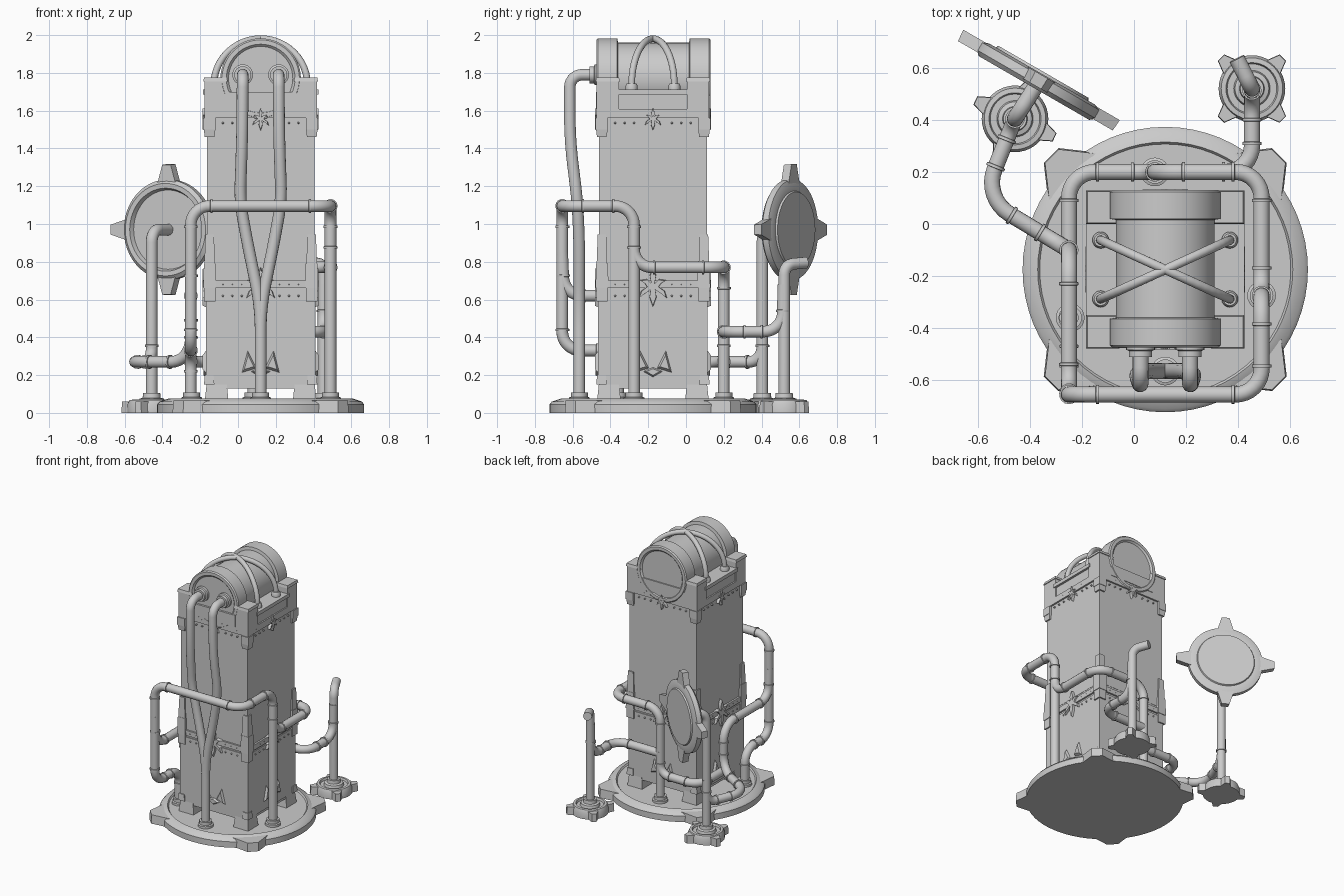
import bpy, bmesh, math
from mathutils import Matrix, Vector

if "Cube" in bpy.data.objects:
    bpy.data.objects.remove(bpy.data.objects["Cube"])

T = Matrix.Translation
R = lambda deg, ax: Matrix.Rotation(math.radians(deg), 4, ax)
CX, CY, H = 0.12, -0.175, 0.29          # tower axis and half width
TOWER = T((CX, CY, 0))


def finish(name, bm):
    bmesh.ops.recalc_face_normals(bm, faces=bm.faces)
    me = bpy.data.meshes.new(name)
    bm.to_mesh(me)
    bm.free()
    ob = bpy.data.objects.new(name, me)
    bpy.context.collection.objects.link(ob)
    return ob


def add_box(bm, M, x0, x1, y0, y1, z0, z1, top=1.0):
    ret = bmesh.ops.create_cube(bm, size=1)
    cx, cy = (x0 + x1) / 2, (y0 + y1) / 2
    for v in ret["verts"]:
        s = top if v.co.z > 0 else 1
        v.co = M @ Vector((cx + v.co.x * (x1 - x0) * s, cy + v.co.y * (y1 - y0) * s,
                           z1 if v.co.z > 0 else z0))


def add_prism(bm, M, pts, z0, z1, top=1.0):
    c = sum((Vector(p) for p in pts), Vector((0, 0))) / len(pts)
    lo = [bm.verts.new(M @ Vector((x, y, z0))) for x, y in pts]
    hi = [bm.verts.new(M @ Vector((c.x + (x - c.x) * top, c.y + (y - c.y) * top, z1))) for x, y in pts]
    n = len(pts)
    bm.faces.new(lo)
    bm.faces.new(hi)
    for i in range(n):
        bm.faces.new((lo[i], lo[(i + 1) % n], hi[(i + 1) % n], hi[i]))


def add_lathe(bm, prof, M, seg=48):
    rings = []
    for r, z in prof:
        if r == 0:
            rings.append([bm.verts.new(M @ Vector((0, 0, z)))] * seg)
        else:
            rings.append([bm.verts.new(M @ Vector((r * math.cos(a), r * math.sin(a), z)))
                          for a in (2 * math.pi * i / seg for i in range(seg))])
    for a, b in zip(rings, rings[1:]):
        for i in range(seg):
            j = (i + 1) % seg
            bm.faces.new(list(dict.fromkeys((a[i], a[j], b[j], b[i]))))


def add_lugs(bm, M, r0, w0, r1, w1, z0, z1, start):
    pts = [(r0, -w0 / 2), (r1, -w1 / 2), (r1, w1 / 2), (r0, w0 / 2)]
    for k in range(4):
        add_prism(bm, M @ R(start + 90 * k, 'Z'), pts, z0, z1, 0.93)


def pipe(name, pts, bend=0.1, rad=0.031, rings=True):
    """Round pipe along a polyline with filleted corners and raised couplings."""
    P = [Vector(p) for p in pts]
    path = [(P[0], 1)]
    for a, b, c in zip(P, P[1:], P[2:]):
        d1, d2 = (b - a).normalized(), (c - b).normalized()
        turn = d1.angle(d2)
        t = min(bend, 0.42 * (b - a).length, 0.42 * (c - b).length)
        s, e, w = b - d1 * t, b + d2 * t, math.cos(turn / 2)
        ring = rings and turn > 0.6
        if ring:
            path += [(s - d1 * o, k) for o, k in ((.016, 1), (.015, 1.2), (.004, 1.2), (.003, 1))]
        for i in range(9):
            u = i / 8
            k0, k1, k2 = (1 - u) ** 2, 2 * u * (1 - u) * w, u * u
            path.append(((s * k0 + b * k1 + e * k2) / (k0 + k1 + k2), 1))
        if ring:
            path += [(e + d2 * o, k) for o, k in ((.003, 1), (.004, 1.2), (.015, 1.2), (.016, 1))]
    path.append((P[-1], 1))
    cu = bpy.data.curves.new(name + "_path", 'CURVE')
    cu.dimensions = '3D'
    cu.bevel_depth, cu.bevel_resolution, cu.use_fill_caps = rad, 5, True
    sp = cu.splines.new('POLY')
    sp.points.add(len(path) - 1)
    for q, (co, k) in zip(sp.points, path):
        q.co, q.radius = (*co, 1), k
    tmp = bpy.data.objects.new(name + "_path", cu)
    bpy.context.collection.objects.link(tmp)
    bpy.context.view_layer.update()
    me = bpy.data.meshes.new_from_object(tmp.evaluated_get(bpy.context.evaluated_depsgraph_get()))
    bpy.data.objects.remove(tmp)
    bpy.context.collection.objects.link(bpy.data.objects.new(name, me))


# round base with four corner lugs
bm = bmesh.new()
add_lathe(bm, [(0, 0), (.548, 0), (.548, .045), (.535, .06), (.49, .075), (.482, .064), (0, .064)], TOWER, 64)
add_lugs(bm, TOWER, .5, .27, .62, .08, 0, .066, 45)
finish("base_plate", bm)

# small pipe stands
for name, x, y, ang in (("right_stand", .453, .52, 45), ("left_stand", -.457, .404, 65)):
    bm = bmesh.new()
    M = T((x, y, 0))
    add_lathe(bm, [(0, 0), (.128, 0), (.128, .045), (.118, .068), (.1, .07), (.095, .055), (.07, .055),
                   (.065, .075), (.048, .08), (.045, .105), (0, .105)], M, 40)
    add_lugs(bm, M, .11, .08, .168, .035, 0, .06, ang)
    finish(name, bm)

# tower body, bands and cap
bm = bmesh.new()
for half, z0, z1 in ((.284, .13, .2), (H, .15, .645), (.283, .64, .73), (.296, .66, .70), (.285, .72, 1.57),
                     (.298, 1.56, 1.61), (.288, 1.6, 1.69)):
    add_box(bm, TOWER, -half, half, -half, half, z0, z1)
add_box(bm, TOWER, -.305, .305, -.195, .195, 1.685, 1.712)
add_box(bm, TOWER, -.19, .19, -.302, .302, 1.61, 1.7)
finish("tower_body", bm)

# corner pieces: feet, brackets, cap blocks
bm = bmesh.new()
for k in range(4):
    C = TOWER @ R(90 * k, 'Z') @ T((H, H, 0))
    add_box(bm, C, -.12, .006, -.12, .006, .062, .15, .85)
    add_box(bm, C, -.045, .01, -.045, .01, .15, .2, .85)
    add_box(bm, C, -.05, .01, -.05, .01, .59, .66)
    add_box(bm, C, -.055, .014, -.055, .014, .66, .79, .9)
    add_box(bm, C, -.048, .008, -.048, .008, .79, .945, .8)
    add_box(bm, C, -.045, .006, -.045, .006, 1.46, 1.5, 1.2)
    add_box(bm, C, -.05, .014, -.05, .014, 1.5, 1.56)
    add_box(bm, C, -.11, .008, -.11, .008, 1.61, 1.755)
    add_box(bm, C, -.115, .014, -.115, .014, 1.755, 1.775, .93)
finish("corner_brackets", bm)

# leaf ornaments, bottom spikes and rivets on the four faces
half_leaf = [(.0, 1), (.16, .6), (.09, .2), (.3, .4), (.65, .35), (.42, .2), (.3, .02), (.6, -.2), (.72, -.55),
             (.4, -.32), (.12, -.12), (.18, -.5), (0, -1)]
leaf = half_leaf + [(-x, z) for x, z in half_leaf[-2:0:-1]]
spike = [(-.11, .2), (-.07, .35), (-.01, .23)]
bm = bmesh.new()
for k in range(4):
    F = TOWER @ R(90 * k, 'Z') @ T((0, -H + .005, 0)) @ R(90, 'X')
    for s, z in ((.065, 1.555), (.115, .665)):
        add_prism(bm, F @ T((0, z, 0)), [(x * s, y * s) for x, y in leaf], -.02, .022, .85)
    add_prism(bm, F, spike, -.01, .022, .5)
    add_prism(bm, F, [(-x, z) for x, z in spike], -.01, .022, .5)
    add_prism(bm, F, [(-.07, .22), (0, .18), (.07, .22), (0, .25)], -.01, .018, .5)
    for z in (.62, .68, 1.535, 1.585):
        for i in (-4, -3, -2, 2, 3, 4):
            add_lathe(bm, [(.006, -.01), (.006, .008), (0, .014)], F @ T((i * .05, z, 0)), 6)
finish("face_ornaments", bm)

# barrel on top, axis front to back
bm = bmesh.new()
prof = [(0, .29), (.17, .29), (.182, .302), (.205, .302), (.213, .294), (.213, .192), (.19, .188)]
add_lathe(bm, prof + [(r, -z) for r, z in reversed(prof)], T((CX, CY + .003, 1.77)) @ R(90, 'X'), 56)
finish("top_barrel", bm)

# crossed arches over the barrel
for i, s in enumerate((1, -1)):
    arc = [(CX + .248 * math.cos(a), CY - s * .113 * math.cos(a), 1.735 + .246 * math.sin(a))
           for a in (math.pi * j / 24 for j in range(25))]
    arc = [(arc[0][0], arc[0][1], 1.7)] + arc + [(arc[-1][0], arc[-1][1], 1.7)]
    pipe(f"arch_{i + 1}", arc, .01, .018, False)

# flanges: pipe feet on the base, arch sockets, hose sockets
bm = bmesh.new()
flange = [(.055, 0), (.055, .018), (.045, .022), (.045, .045), (0, .045)]
for x, y in ((.49, -.275), (-.245, -.36), (.08, .2), (.12, -.565)):
    add_lathe(bm, flange, T((x, y, .063)), 24)
for x in (-.128, .368):
    for y in (-.062, -.288):
        add_lathe(bm, [(.032, 0), (.032, .022), (.025, .035), (0, .035)], T((x, y, 1.71)), 20)
for x in (.025, .215):
    add_lathe(bm, flange, T((x, -.465, 1.79)) @ R(90, 'X'), 24)
finish("flanges", bm)

# twin front hoses joining into one
for name, s in (("left_hose", -1), ("right_hose", 1)):
    pipe(name, [(CX + s * .095, -.46, 1.79), (CX + s * .095, -.615, 1.79), (CX + s * .098, -.615, 1.45),
                (CX + s * .11, -.575, 1.12), (CX + s * .07, -.565, .9), (CX, -.565, .56), (CX, -.565, .07)],
         .13, .031, False)

# pipe runs around the tower
L, RX, FY, BY = -.25, .49, -.655, .2
pipe("front_loop", [(RX, -.275, .07), (RX, -.275, 1.095), (RX, FY, 1.095), (L, FY, 1.095), (L, FY, .33),
                    (L, -.36, .33), (L, -.36, .07)])
pipe("left_branch", [(L, FY, .85), (L, FY + .01, .62), (L, -.1, .62), (L, -.1, .27), (-.58, .1, .27),
                     (-.457, .404, .27), (-.457, .404, .45)], .12)
pipe("back_right_run", [(RX, -.275, 1.0), (RX, -.275, .77), (RX, BY, .77), (.08, BY, .77), (.08, BY, .07)])
pipe("back_left_run", [(.08, BY, .45), (.08, BY, .27), (L, BY, .27), (L, -.13, .27)])
pipe("right_branch", [(.08, BY, .43), (.453, BY, .43), (.453, .51, .43), (.453, .515, .68)])
pipe("right_stand_pipe", [(.453, .52, .06), (.453, .52, .785), (.395, .635, .795)], .08, .031, False)
pipe("left_stand_pipe", [(-.457, .404, .06), (-.457, .404, .97), (-.37, .54, .97)], .09, .031, False)

# round dish on the left stand
n = Vector((-.5, -.866, 0))
D = Matrix(((.866, 0, n.x, -.368), (-.5, 0, n.y, .55), (0, 1, 0, .97), (0, 0, 0, 1)))
bm = bmesh.new()
add_lathe(bm, [(0, .005), (.21, .005), (.22, .03), (.245, .032), (.265, .015), (.265, -.02), (.235, -.03),
               (.205, -.03), (.2, -.04), (0, -.04)], D, 48)
add_lugs(bm, D, .24, .12, .347, .055, -.026, .022, 0)
finish("round_dish", bm)

bpy.ops.object.select_all(action='SELECT')
bpy.context.view_layer.objects.active = bpy.data.objects["base_plate"]
bpy.ops.object.shade_smooth_by_angle(angle=math.radians(35))
